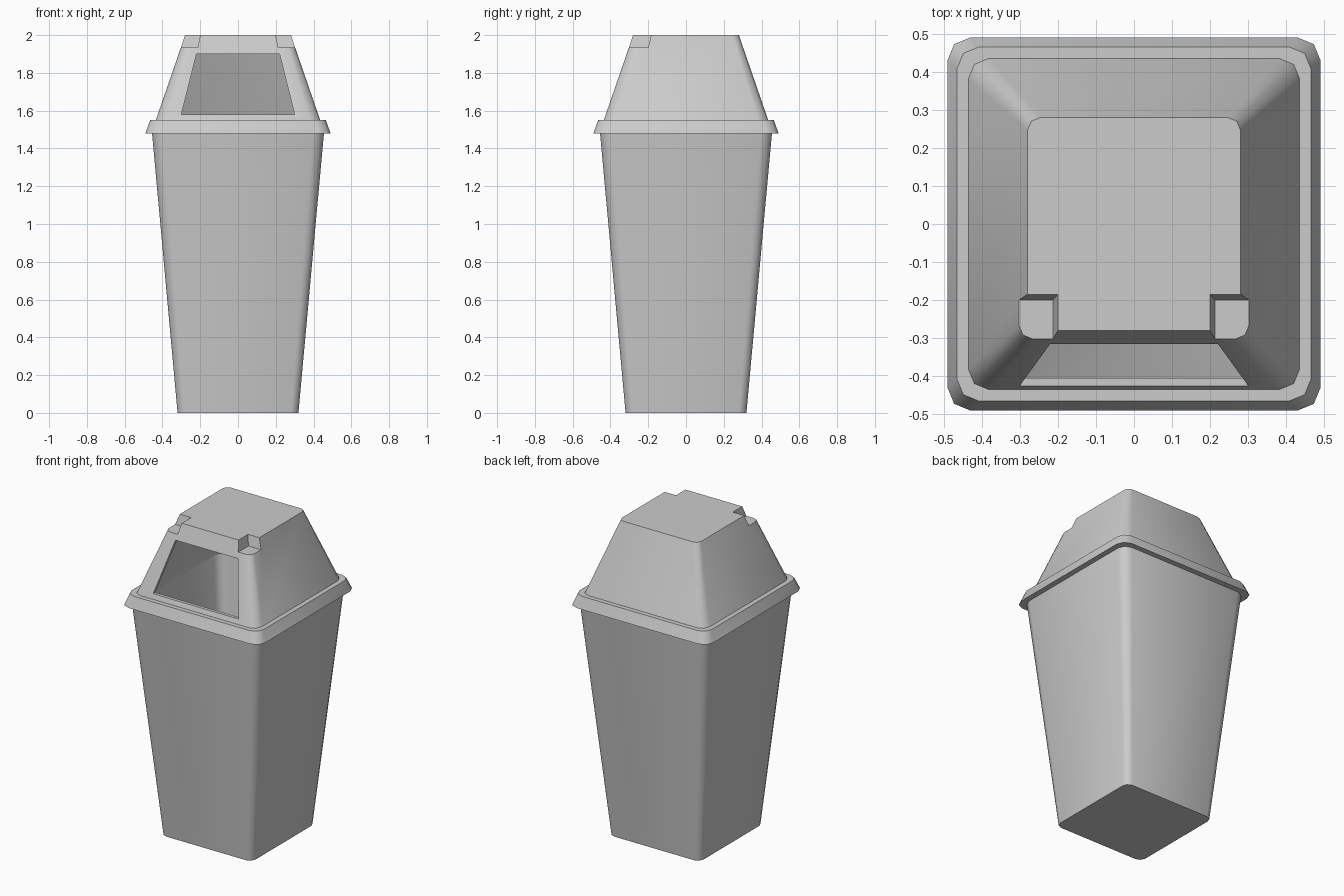
import bpy, bmesh, math

if "Cube" in bpy.data.objects:
    bpy.data.objects.remove(bpy.data.objects["Cube"])


def rounded_square(half, z):
    # Square outline with two-segment rounded corners, radius scaled with size
    r = half * 0.125
    pts = []
    for q in range(4):
        a0 = q * math.pi / 2
        mid = a0 + math.pi / 4
        cx = math.copysign(half - r, math.cos(mid))
        cy = math.copysign(half - r, math.sin(mid))
        for k in range(3):
            a = a0 + k * math.pi / 4
            pts.append((cx + r * math.cos(a), cy + r * math.sin(a), z))
    return pts


def loft(name, rings, caps=True, closed=False):
    bm = bmesh.new()
    loops = [[bm.verts.new(p) for p in ring] for ring in rings]
    n = len(loops[0])
    pairs = list(zip(loops, loops[1:])) + ([(loops[-1], loops[0])] if closed else [])
    for a, b in pairs:
        for i in range(n):
            j = (i + 1) % n
            bm.faces.new((a[i], a[j], b[j], b[i]))
    if caps:
        bm.faces.new(loops[0])
        bm.faces.new(loops[-1])
    bmesh.ops.recalc_face_normals(bm, faces=bm.faces)
    mesh = bpy.data.meshes.new(name)
    bm.to_mesh(mesh)
    bm.free()
    obj = bpy.data.objects.new(name, mesh)
    bpy.context.collection.objects.link(obj)
    return obj


def activate(obj):
    bpy.ops.object.select_all(action='DESELECT')
    obj.select_set(True)
    bpy.context.view_layer.objects.active = obj


def cut(obj, cutter):
    activate(obj)
    mod = obj.modifiers.new("cut", 'BOOLEAN')
    mod.operation = 'DIFFERENCE'
    mod.solver = 'EXACT'
    mod.object = cutter
    bpy.ops.object.modifier_apply(modifier=mod.name)
    bpy.data.objects.remove(cutter)


# Tapered hollow bin body
body = loft("bin_body", [rounded_square(h, z) for h, z in
            [(0.32, 0), (0.455, 1.48), (0.435, 1.48), (0.302, 0.02)]])

# Overhanging rim of the lid
rim = loft("lid_rim", [rounded_square(h, z) for h, z in
           [(0.435, 1.48), (0.49, 1.48), (0.465, 1.55), (0.415, 1.55)]],
           caps=False, closed=True)

# Lid dome, solid at first
dome = loft("lid_dome", [rounded_square(0.435, 1.55), rounded_square(0.28, 2.0)])

# Notches in the two front top corners
for s in (-1, 1):
    rings = []
    for x, y, z in [(0.213, -0.2, 1.935), (0.187, -0.17, 2.065)]:
        rings.append([(s * x, y, z), (s * 0.5, y, z), (s * 0.5, -0.5, z), (s * x, -0.5, z)])
    cut(dome, loft("notch_cutter", rings))

# Open the underside and give the dome a wall thickness
bm = bmesh.new()
bm.from_mesh(dome.data)
under = [f for f in bm.faces if f.normal.z < -0.9 and f.calc_center_median().z < 1.56]
bmesh.ops.delete(bm, geom=under, context='FACES')
bm.to_mesh(dome.data)
bm.free()
activate(dome)
shell = dome.modifiers.new("shell", 'SOLIDIFY')
shell.thickness = 0.02
shell.offset = -1
shell.use_even_offset = True
bpy.ops.object.modifier_apply(modifier=shell.name)

# Trapezoid opening in the front of the dome
cut(dome, loft("opening_cutter", [
    [(-0.3, y, 1.58), (0.3, y, 1.58), (0.22, y, 1.9), (-0.22, y, 1.9)]
    for y in (-0.6, -0.2)]))

# Smooth rounded corners, crisp edges elsewhere
for obj in (body, rim, dome):
    activate(obj)
    bpy.ops.object.shade_smooth_by_angle(angle=math.radians(55))
